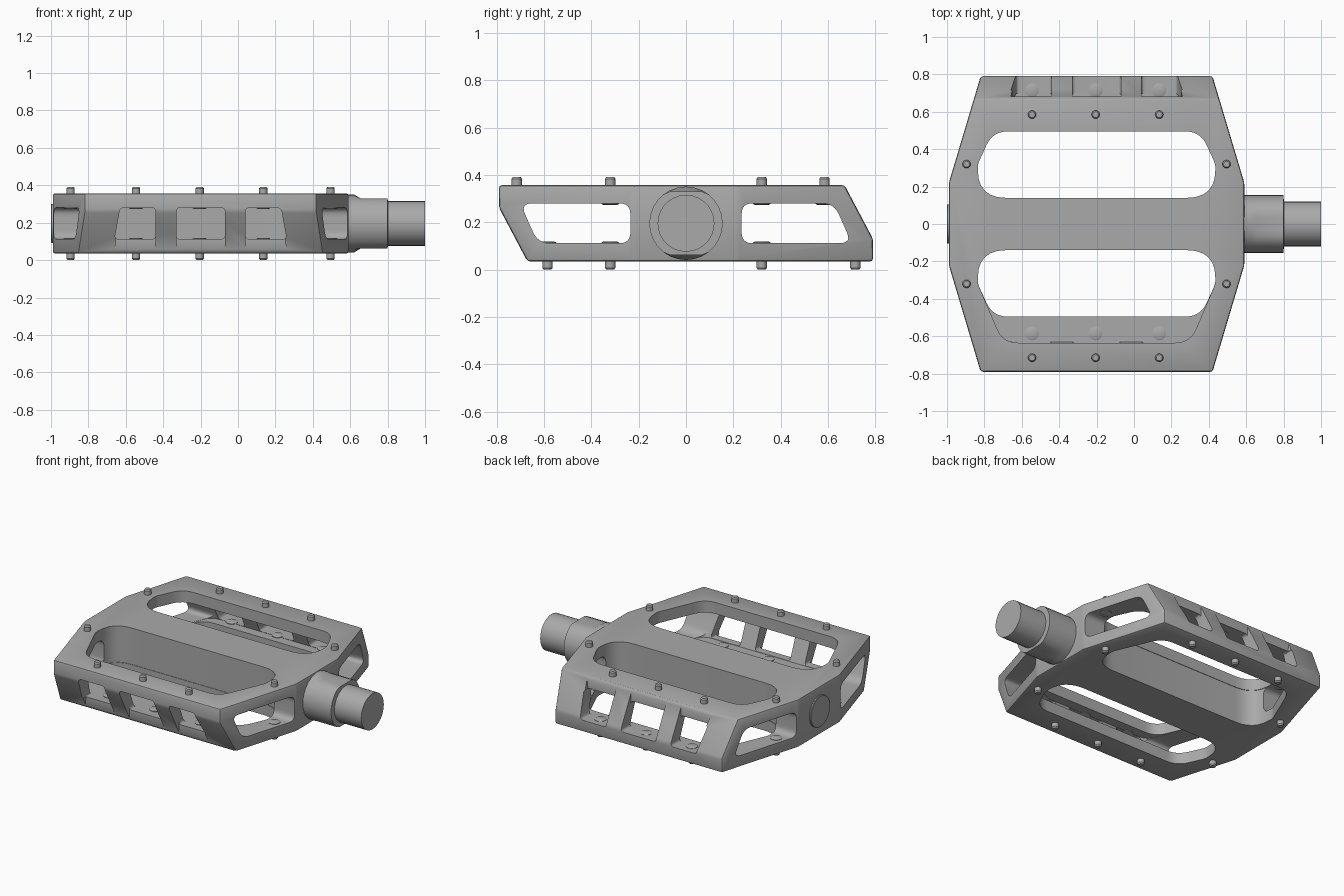
import bpy, bmesh, math
from mathutils import Vector

if "Cube" in bpy.data.objects:
    bpy.data.objects.remove(bpy.data.objects["Cube"])

CX, CZ = -0.2, 0.196      # centre of the platform
H, W = 0.161, 0.085       # half thickness, half height of the side windows

metal = bpy.data.materials.new("grey metal")
metal.diffuse_color = (0.4, 0.4, 0.4, 1)
metal.use_nodes = True
metal.node_tree.nodes["Principled BSDF"].inputs["Base Color"].default_value = metal.diffuse_color


def add_object(name, bm):
    bmesh.ops.recalc_face_normals(bm, faces=bm.faces)
    me = bpy.data.meshes.new(name)
    bm.to_mesh(me)
    bm.free()
    me.materials.append(metal)
    ob = bpy.data.objects.new(name, me)
    bpy.context.collection.objects.link(ob)
    return ob


def rounded(corners, seg=6):
    """Closed outline from (u, v, tangent length) corners."""
    out = []
    n = len(corners)
    for i, (u, v, t) in enumerate(corners):
        p = Vector((u, v))
        if t == 0:
            out.append(p)
            continue
        a = p + (Vector(corners[i - 1][:2]) - p).normalized() * t
        b = p + (Vector(corners[(i + 1) % n][:2]) - p).normalized() * t
        for k in range(seg + 1):
            s = k / seg
            out.append(a * (1 - s) ** 2 + p * 2 * s * (1 - s) + b * s * s)
    return out


def loft(bm, rings):
    """Capped skin through rings of 3D points."""
    vs = [[bm.verts.new(p) for p in r] for r in rings]
    n = len(vs[0])
    for a, b in zip(vs, vs[1:]):
        for i in range(n):
            bm.faces.new((a[i], a[(i + 1) % n], b[(i + 1) % n], b[i]))
    bm.faces.new(vs[0][::-1])
    bm.faces.new(vs[-1])


def prism(bm, outline, axis, lo, hi, s=1):
    """Extrude an outline along an axis; s=-1 turns it half round about x."""
    def place(p, d):
        q = {"x": (d, p[0], p[1]), "y": (p[0], d, p[1]), "z": (p[0], p[1], d)}[axis]
        return (CX + q[0], s * q[1], CZ + s * q[2])
    loft(bm, [[place(p, lo) for p in outline], [place(p, hi) for p in outline]])


def circle(u, v, r, n=16):
    return [(u + r * math.cos(2 * math.pi * i / n), v + r * math.sin(2 * math.pi * i / n))
            for i in range(n)]


def apply_modifiers(ob):
    dg = bpy.context.evaluated_depsgraph_get()
    ob_eval = ob.evaluated_get(dg)
    me = bpy.data.meshes.new_from_object(ob_eval)
    ob.modifiers.clear()
    ob.data = me


def boolean(ob, bm, op):
    cutter = add_object("cutter", bm)
    cutter.hide_render = True
    m = ob.modifiers.new("cut", "BOOLEAN")
    m.operation, m.solver, m.object = op, "EXACT", cutter
    apply_modifiers(ob)
    bpy.data.objects.remove(cutter)


def smooth(ob, angle=30):
    bpy.ops.object.select_all(action="DESELECT")
    ob.select_set(True)
    bpy.context.view_layer.objects.active = ob
    bpy.ops.object.shade_smooth_by_angle(angle=math.radians(angle))


# platform block: eight-sided plan crossed with the slanted side profile
bm = bmesh.new()
plan = [(-.79, -.22), (-.62, -.79), (.62, -.79), (.79, -.22),
        (.79, .22), (.62, .79), (-.62, .79), (-.79, .22)]
prism(bm, plan, "z", -.3, .3)
platform = add_object("platform", bm)
bm = bmesh.new()
side = [(.67, H), (.80, -W), (.80, -H), (-.67, -H), (-.80, W), (-.80, H)]
prism(bm, side, "x", -1, 1)
boolean(platform, bm, "INTERSECT")
bev = platform.modifiers.new("soft edges", "BEVEL")
bev.width, bev.segments, bev.limit_method = .012, 2, "ANGLE"
bev.angle_limit = math.radians(12)
apply_modifiers(platform)


def hole(near, far, xfar, grow=0.0, t=.08):
    return rounded([(-.635 - grow, near, .15), (.635 + grow, near, .15), (.635 + grow, .32, .02),
                    (xfar, far, t), (-xfar, far, t), (-.635 - grow, .32, .02)])


for s in (1, -1):
    # opening through the wide rail and through the narrow rail
    bm = bmesh.new()
    prism(bm, hole(.14, .495, .555), "z", .07, .4, s)
    boolean(platform, bm, "DIFFERENCE")
    bm = bmesh.new()
    prism(bm, hole(.14, .635, .50), "z", -.4, -.07, s)
    boolean(platform, bm, "DIFFERENCE")
    # slanted cavity between the rails
    bm = bmesh.new()
    loft(bm, [[(CX + p.x, s * p.y, CZ + s * h) for p in hole(.137, far, xf, .003, .06)]
              for h, far, xf in ((-W, .70, .485), (W, .63, .51))])
    boolean(platform, bm, "DIFFERENCE")
    # end windows
    for a, b in ((-1, -.43), (.43, 1)):
        bm = bmesh.new()
        prism(bm, rounded([(.235, -W + .001, .045), (.70, -W + .001, .05),
                           (.625, W - .001, .05), (.235, W - .001, .045)]), "x", a, b, s)
        boolean(platform, bm, "DIFFERENCE")
    # three windows with pockets in the long wall
    for l0, r0, l1, r1 in ((-.43, -.24, -.46, -.24), (-.13, .13, -.13, .13),
                           (.24, .43, .24, .46)):
        bm = bmesh.new()
        prism(bm, rounded([(l0, -W + .002, .02), (r0, -W + .002, .02),
                           (r1, W - .002, .02), (l1, W - .002, .02)], 4), "y", .56, 1, s)
        boolean(platform, bm, "DIFFERENCE")
        bm = bmesh.new()
        prism(bm, rounded([(l0, -W + .004, .02), (r0, -W + .004, .02),
                           (r1, .15, 0), (l1, .15, 0)], 4), "y", .682, 1, s)
        boolean(platform, bm, "DIFFERENCE")
smooth(platform)

# grip pins with screw heads on the inside of the rails
bm = bmesh.new()
spots = [(x, .585, 1) for x in (-.345, -.005, .335)]
spots += [(x, .715, -1) for x in (-.345, -.005, .335)]
spots += [(x, .32, d) for x in (-.695, .695) for d in (1, -1)]
for s in (1, -1):
    for x, y, d in spots:
        sections = [(W - .008, .028), (W - .004, .037), (W + .005, .037), (W + .006, .022),
                    (.188, .022), (.196, .016)]
        loft(bm, [[(CX + u, s * v, CZ + s * d * h) for u, v in circle(x, y, r)]
                  for h, r in sections])
smooth(add_object("grip_pins", bm))

# axle with two wrench flats
bm = bmesh.new()
rings = []
for x, r, flat in ((.46, .155, 1), (.62, .155, 1), (.655, .155, .134), (.80, .155, .134),
                   (.801, .12, 1), (1.0, .12, 1)):
    rings.append([(x, u, CZ + max(-flat, min(flat, v))) for u, v in circle(0, 0, r, 28)])
loft(bm, rings)
smooth(add_object("axle", bm))

# round cap on the outer end
bm = bmesh.new()
loft(bm, [[(x, u, CZ + v) for u, v in circle(0, 0, r, 28)]
          for x, r in ((-.95, .105), (-.997, .105), (-1.0, .101))])
smooth(add_object("end_cap", bm))
